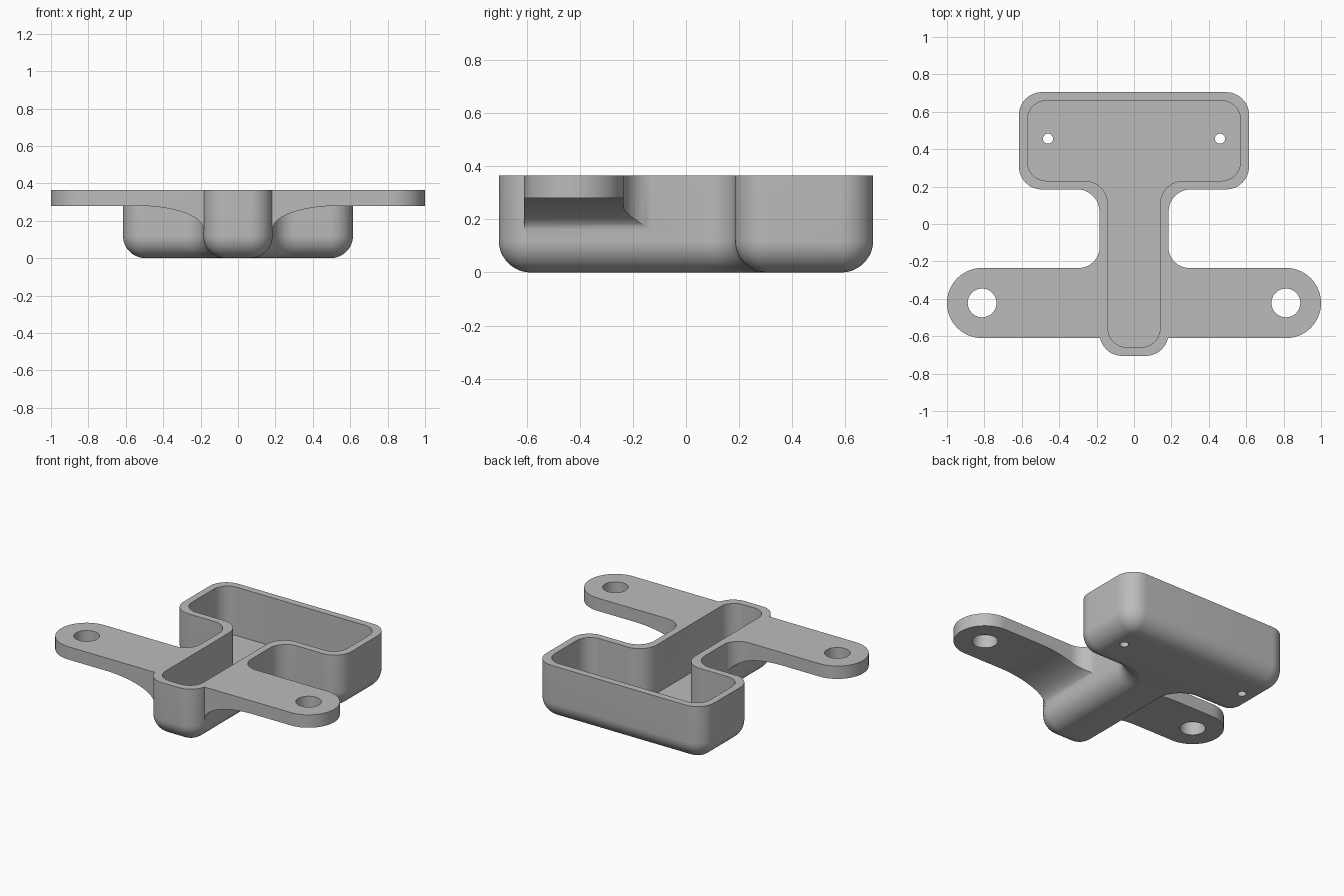
import bpy, bmesh, math
from mathutils import Vector

if "Cube" in bpy.data.objects:
    bpy.data.objects.remove(bpy.data.objects["Cube"])

TOP = 0.365


def rounded(corners, n=12):
    """Outline from right-angled corners (x, y, radius)."""
    out = []
    for i, (x, y, r) in enumerate(corners):
        p = Vector((x, y))
        u = (Vector(corners[i - 1][:2]) - p).normalized()
        nxt = corners[(i + 1) % len(corners)]
        v = (Vector(nxt[:2]) - p).normalized()
        c = p + r * (u + v)
        for k in range(n + 1 if r > 0 else 1):
            t = math.pi / 2 * k / n
            q = c - r * (math.cos(t) * v + math.sin(t) * u) if r > 0 else p
            if not out or (q - out[-1]).length > 1e-5:
                out.append(q)
    return out


def t_outline(d, convex, concave):
    """T-shaped tray outline moved inward by d."""
    half = [(0.185 - d, -0.705 + d, convex), (0.185 - d, 0.185 + d, concave),
            (0.615 - d, 0.185 + d, convex), (0.615 - d, 0.705 - d, convex)]
    return rounded(half + [(-x, y, r) for x, y, r in reversed(half)])


def loft(name, rings):
    """Closed solid through stacked rings of 3D points."""
    bm = bmesh.new()
    vs = [[bm.verts.new(p) for p in ring] for ring in rings]
    n = len(vs[0])
    for a, b in zip(vs, vs[1:]):
        for i in range(n):
            j = (i + 1) % n
            bm.faces.new((a[i], a[j], b[j], b[i]))
    bm.faces.new(vs[0][::-1])
    bm.faces.new(vs[-1])
    bmesh.ops.recalc_face_normals(bm, faces=bm.faces)
    me = bpy.data.meshes.new(name)
    bm.to_mesh(me)
    bm.free()
    ob = bpy.data.objects.new(name, me)
    bpy.context.collection.objects.link(ob)
    return ob


def prism(name, pts, z0, z1):
    return loft(name, [[(x, y, z) for x, y in pts] for z in (z0, z1)])


def combine(target, tool, op):
    m = target.modifiers.new(op, 'BOOLEAN')
    m.operation, m.solver, m.object = op, 'EXACT', tool
    bpy.context.view_layer.objects.active = target
    bpy.ops.object.modifier_apply(modifier=m.name)
    bpy.data.objects.remove(tool, do_unlink=True)


def circle(cx, cy, r, n=40):
    return [(cx + r * math.cos(2 * math.pi * k / n),
             cy + r * math.sin(2 * math.pi * k / n)) for k in range(n)]


# Tray body with rounded bottom edge
R = 0.12
rings = []
for k in range(13):
    a = math.pi / 2 * k / 12
    d = R * (1 - math.sin(a))
    rings.append([(x, y, R * (1 - math.cos(a)))
                  for x, y in t_outline(d, 0.122 - d, 0.118 + d)])
rings.append([(x, y, TOP) for x, y in t_outline(0, 0.122, 0.118)])
tray = loft("mounting_tray", rings)

# Mounting arms with a curved gusset underneath
for s in (1, -1):
    plan = rounded([(0, -0.61, 0), (1, -0.61, 0.1875), (1, -0.235, 0.1875),
                    (0.184, -0.235, 0.112), (0.184, -0.12, 0), (0, -0.12, 0)], 20)
    arm = prism("arm", [(s * x, y) for x, y in plan], 0.15, TOP)
    under = [(0.184, -0.1), (1.1, -0.1), (1.1, 0.28)]
    for k in range(25):
        a = math.pi / 2 * k / 24
        under.append((0.54 - 0.356 * math.sin(a), 0.155 + 0.125 * math.cos(a)))
    cutter = loft("gusset_cutter", [[(s * x, y, z) for x, z in under] for y in (-0.9, 0.1)])
    combine(arm, cutter, 'DIFFERENCE')
    combine(tray, arm, 'UNION')

# Cavity
combine(tray, prism("cavity", t_outline(0.046, 0.1, 0.125), 0.045, 0.6), 'DIFFERENCE')

# Arm holes and small floor holes
for s in (1, -1):
    for x, y, r in ((0.812, -0.422, 0.077), (0.46, 0.456, 0.027)):
        combine(tray, prism("hole", circle(s * x, y, r), -0.2, 0.6), 'DIFFERENCE')

# Grey finish and smooth shading
mat = bpy.data.materials.new("plain grey")
mat.diffuse_color = (0.5, 0.5, 0.5, 1)
mat.use_nodes = True
mat.node_tree.nodes["Principled BSDF"].inputs["Base Color"].default_value = mat.diffuse_color
tray.data.materials.clear()
tray.data.materials.append(mat)
for p in tray.data.polygons:
    p.material_index = 0
bpy.ops.object.select_all(action='DESELECT')
tray.select_set(True)
bpy.context.view_layer.objects.active = tray
bpy.ops.object.shade_smooth_by_angle(angle=math.radians(30))
